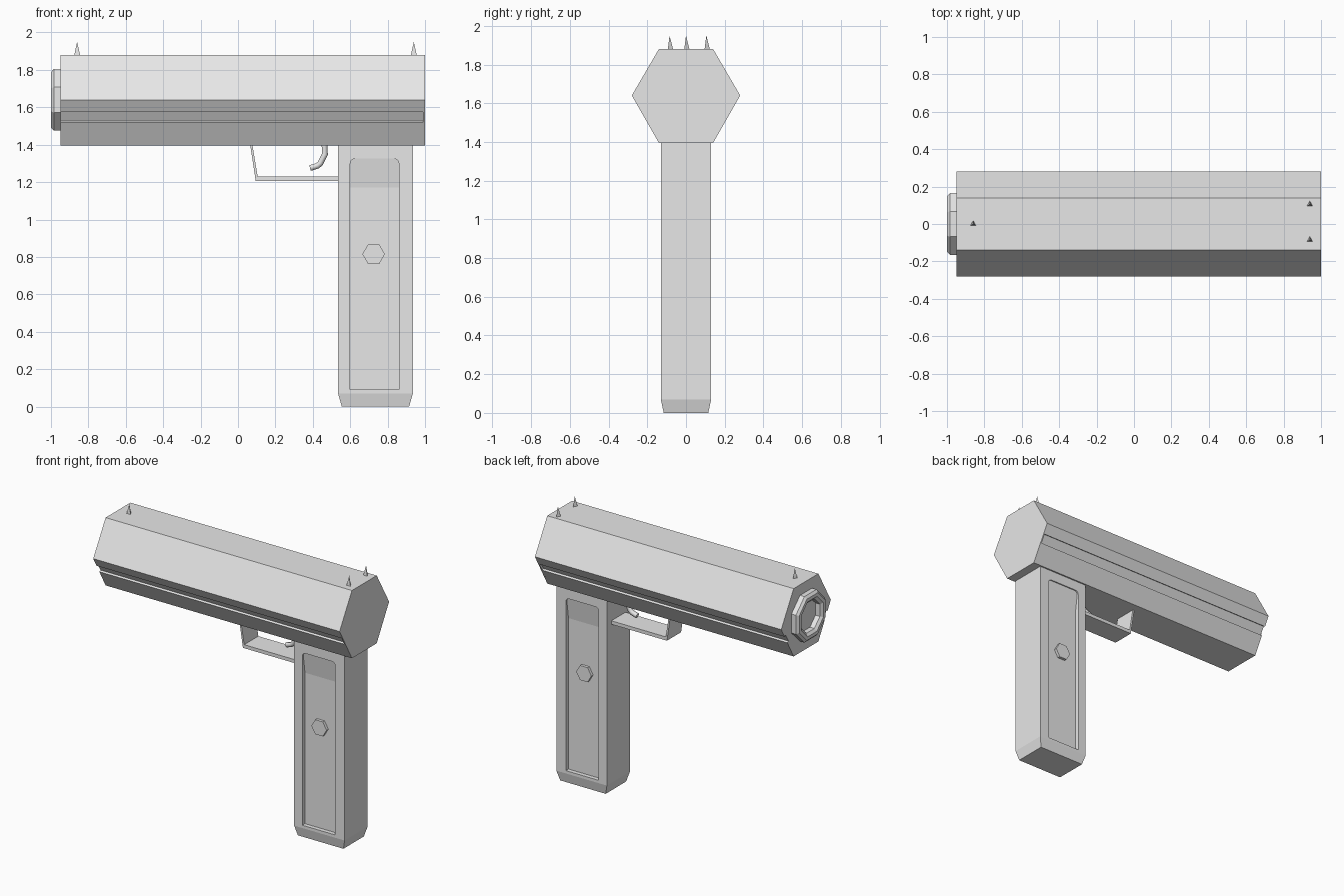
import bpy, bmesh, math
from mathutils import Vector

cube = bpy.data.objects.get("Cube")
if cube:
    bpy.data.objects.remove(cube, do_unlink=True)

grey = bpy.data.materials.new("light grey")
grey.use_nodes = True
grey.diffuse_color = (0.8, 0.8, 0.8, 1)
grey.node_tree.nodes["Principled BSDF"].inputs["Base Color"].default_value = grey.diffuse_color


def finish(name, bm):
    bmesh.ops.recalc_face_normals(bm, faces=bm.faces)
    mesh = bpy.data.meshes.new(name)
    bm.to_mesh(mesh)
    bm.free()
    mesh.materials.append(grey)
    obj = bpy.data.objects.new(name, mesh)
    bpy.context.collection.objects.link(obj)
    return obj


def loft(rings, caps=True, closed=False):
    """Skin a list of equal-length point rings."""
    bm = bmesh.new()
    loops = [[bm.verts.new(p) for p in ring] for ring in rings]
    pairs = list(zip(loops, loops[1:]))
    if closed:
        pairs.append((loops[-1], loops[0]))
    for a, b in pairs:
        for i in range(len(a)):
            j = (i + 1) % len(a)
            bm.faces.new((a[i], a[j], b[j], b[i]))
    if caps and not closed:
        bm.faces.new(loops[0])
        bm.faces.new(loops[-1])
    return bm


def along_x(profile, x0, x1):
    return loft([[(x, y, z) for y, z in profile] for x in (x0, x1)])


def along_y(profile, y0, y1):
    return loft([[(x, y, z) for x, z in profile] for y in (y0, y1)])


def polygon(sides, radius, turn=0):
    angles = [turn + math.tau * i / sides for i in range(sides)]
    return [(radius * math.cos(a), radius * math.sin(a)) for a in angles]


# Hexagonal barrel with a shallow groove down each lower side
AXIS, TOP, BASE = 1.64, 1.88, 1.395
half = [(0.14, TOP), (0.28, AXIS), (0.243, 1.575), (0.23, 1.582),
        (0.198, 1.527), (0.211, 1.52), (0.14, BASE)]
profile = half + [(-y, z) for y, z in reversed(half)]
finish("barrel", along_x(profile, -0.95, 0.99))

# Plain hexagonal plate closing the rear
corners = [half[0], half[1], half[-1]]
hexagon = corners + [(-y, z) for y, z in reversed(corners)]
finish("rear_plate", along_x(hexagon, 0.99, 1.0))

# Octagonal muzzle ring with bevelled edges
section = [(-0.94, 0.178), (-0.985, 0.178), (-1.0, 0.16),
           (-1.0, 0.135), (-0.985, 0.115), (-0.94, 0.115)]
rings = [[(x, y, AXIS + z) for y, z in polygon(8, r, math.pi / 8)] for x, r in section]
finish("muzzle_ring", loft(rings, closed=True))


# Grip with a tapered foot
def rectangle(z, dx, dy):
    return [(0.735 + sx * dx, sy * dy, z)
            for sx, sy in ((-1, -1), (1, -1), (1, 1), (-1, 1))]


grip = finish("grip", loft([rectangle(0, 0.18, 0.115), rectangle(0.07, 0.2, 0.13),
                            rectangle(BASE + 0.005, 0.2, 0.13)]))

# Recessed panel and hexagonal bolt on both grip sides
for side, word in ((-1, "front"), (1, "back")):
    cut = [(0.15, 0.09), (0.1, 0.09), (0.1, 1.17), (0.122, 1.325), (0.15, 1.325)]
    bm = along_x([(side * y, z) for y, z in cut], 0.6, 0.86)
    top = [e for e in bm.edges if all(v.co.z > 1.3 for v in e.verts)
           and abs(e.verts[0].co.x - e.verts[1].co.x) < 0.001]
    bmesh.ops.bevel(bm, geom=top, offset=0.025, segments=3, profile=0.5, affect='EDGES')
    cutter = finish("panel_cutter", bm)
    cutter.hide_render = True
    boolean = grip.modifiers.new("panel", 'BOOLEAN')
    boolean.operation = 'DIFFERENCE'
    boolean.solver = 'EXACT'
    boolean.object = cutter
    bpy.context.view_layer.objects.active = grip
    bpy.ops.object.modifier_apply(modifier=boolean.name)
    bpy.data.objects.remove(cutter, do_unlink=True)
    bolt = [(0.725 + x, 0.815 + z) for x, z in polygon(6, 0.06)]
    finish(word + "_grip_bolt", along_y(bolt, side * 0.095, side * 0.12))

# Trigger guard: a bent flat strip
guard = [(0.065, BASE + 0.005), (0.095, 1.205), (0.54, 1.205), (0.54, 1.23),
         (0.105, 1.23), (0.077, BASE + 0.005)]
finish("trigger_guard", along_y(guard, -0.08, 0.08))

# Curved trigger
curve = bpy.data.curves.new("trigger", 'CURVE')
curve.dimensions = '3D'
curve.bevel_depth = 0.018
curve.bevel_resolution = 1
curve.use_fill_caps = True
path = [(0.462, 1.41), (0.465, 1.35), (0.44, 1.3), (0.425, 1.287), (0.385, 1.275)]
spline = curve.splines.new('POLY')
spline.points.add(len(path) - 1)
for point, (x, z) in zip(spline.points, path):
    point.co = (x, 0, z, 1)
curve.materials.append(grey)
trigger = bpy.data.objects.new("trigger", curve)
bpy.context.collection.objects.link(trigger)
bpy.ops.object.select_all(action='DESELECT')
trigger.select_set(True)
bpy.context.view_layer.objects.active = trigger
bpy.ops.object.convert(target='MESH')

# Pointed sights on the top face
for name, x, y in (("front_sight", -0.86, 0), ("rear_sight_left", 0.94, 0.105),
                   ("rear_sight_right", 0.94, -0.085)):
    bm = bmesh.new()
    bmesh.ops.create_cone(bm, cap_ends=True, segments=3, radius1=0.019, radius2=0, depth=0.075)
    bmesh.ops.translate(bm, verts=bm.verts, vec=Vector((x, y, TOP + 0.0325)))
    finish(name, bm)
